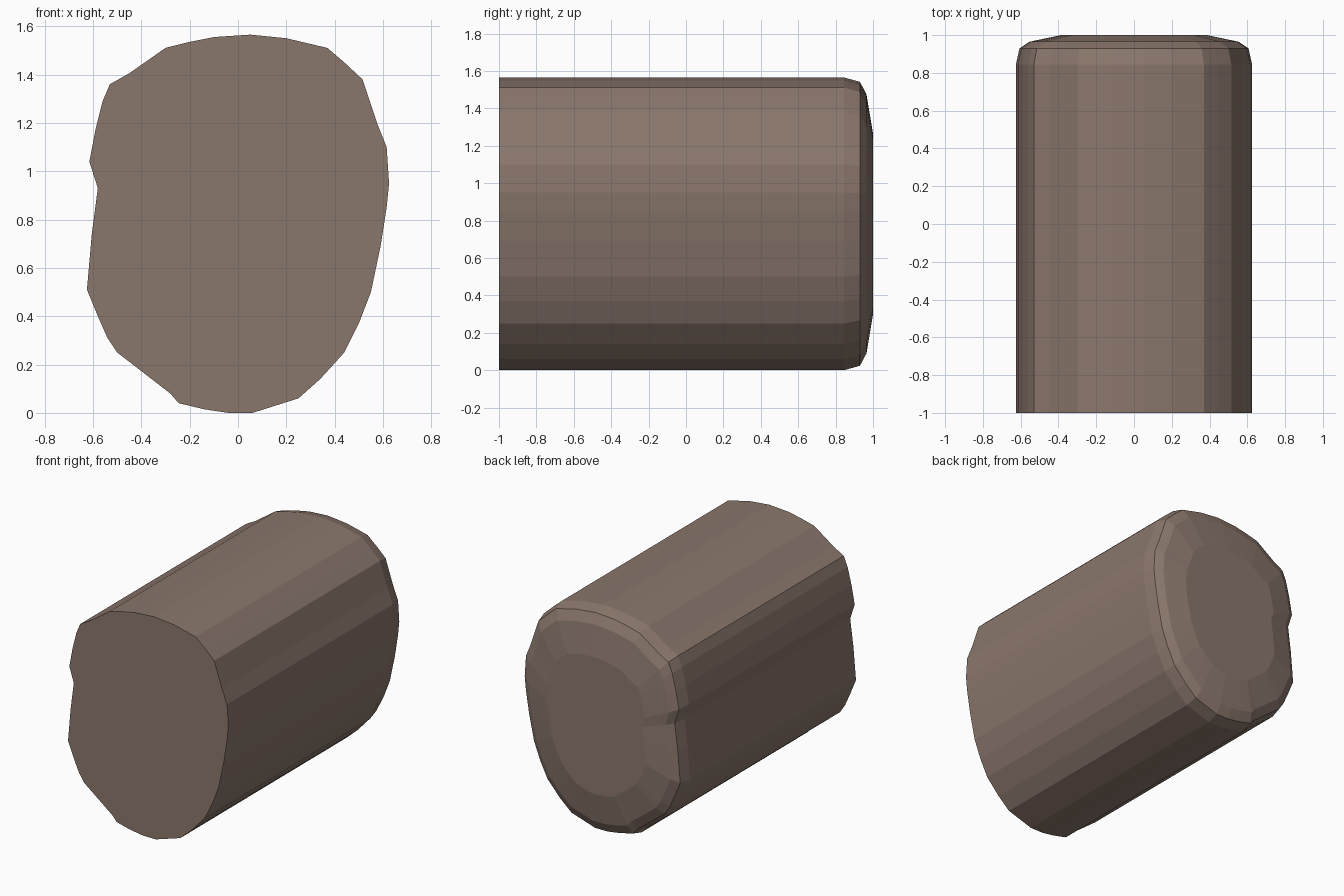
import bpy
import bmesh

default = bpy.data.objects.get("Cube")
if default:
    bpy.data.objects.remove(default, do_unlink=True)

# Dull brown material
brown = bpy.data.materials.new("dull_brown")
brown.use_nodes = True
colour = (0.254, 0.184, 0.150, 1)
brown.diffuse_color = colour
brown.node_tree.nodes["Principled BSDF"].inputs["Base Color"].default_value = colour

# Irregular rounded outline (x, z), starting at the bottom and going up the +x side
outline = [
    (.06, 0), (.25, .06), (.34, .14), (.44, .25), (.5, .37), (.55, .5),
    (.59, .69), (.615, .85), (.625, .95), (.615, 1.1), (.575, 1.2),
    (.515, 1.38), (.44, 1.45), (.37, 1.51), (.2, 1.55), (.05, 1.565),
    (-.1, 1.555), (-.2, 1.535), (-.3, 1.51), (-.45, 1.405), (-.53, 1.36),
    (-.56, 1.29), (-.59, 1.17), (-.615, 1.04), (-.58, .93), (-.605, .74),
    (-.625, .51), (-.58, .4), (-.54, .31), (-.5, .25), (-.28, .08),
    (-.245, .04), (-.14, .015), (-.04, 0),
]
centre_z = max(z for x, z in outline) / 2

# Sections along the length: depth and outline scale, rounding over at the back
sections = [(-1, 1), (.845, 1), (.93, .97), (.965, .885), (1, .617)]


def add_ring(bm, y, scale):
    return [bm.verts.new((x * scale, y, centre_z + (z - centre_z) * scale))
            for x, z in outline]


def loft(name, sections, material):
    bm = bmesh.new()
    rings = [add_ring(bm, y, scale) for y, scale in sections]
    count = len(outline)
    for near, far in zip(rings, rings[1:]):
        for i in range(count):
            j = (i + 1) % count
            bm.faces.new((near[i], far[i], far[j], near[j]))
    # Flat end caps
    bm.faces.new(rings[0])
    bm.faces.new(reversed(rings[-1]))
    bmesh.ops.recalc_face_normals(bm, faces=bm.faces)
    mesh = bpy.data.meshes.new(name)
    bm.to_mesh(mesh)
    bm.free()
    mesh.materials.append(material)
    obj = bpy.data.objects.new(name, mesh)
    bpy.context.collection.objects.link(obj)
    return obj


# Long body with a flat front and a rounded back
loft("rounded_body", sections, brown)
